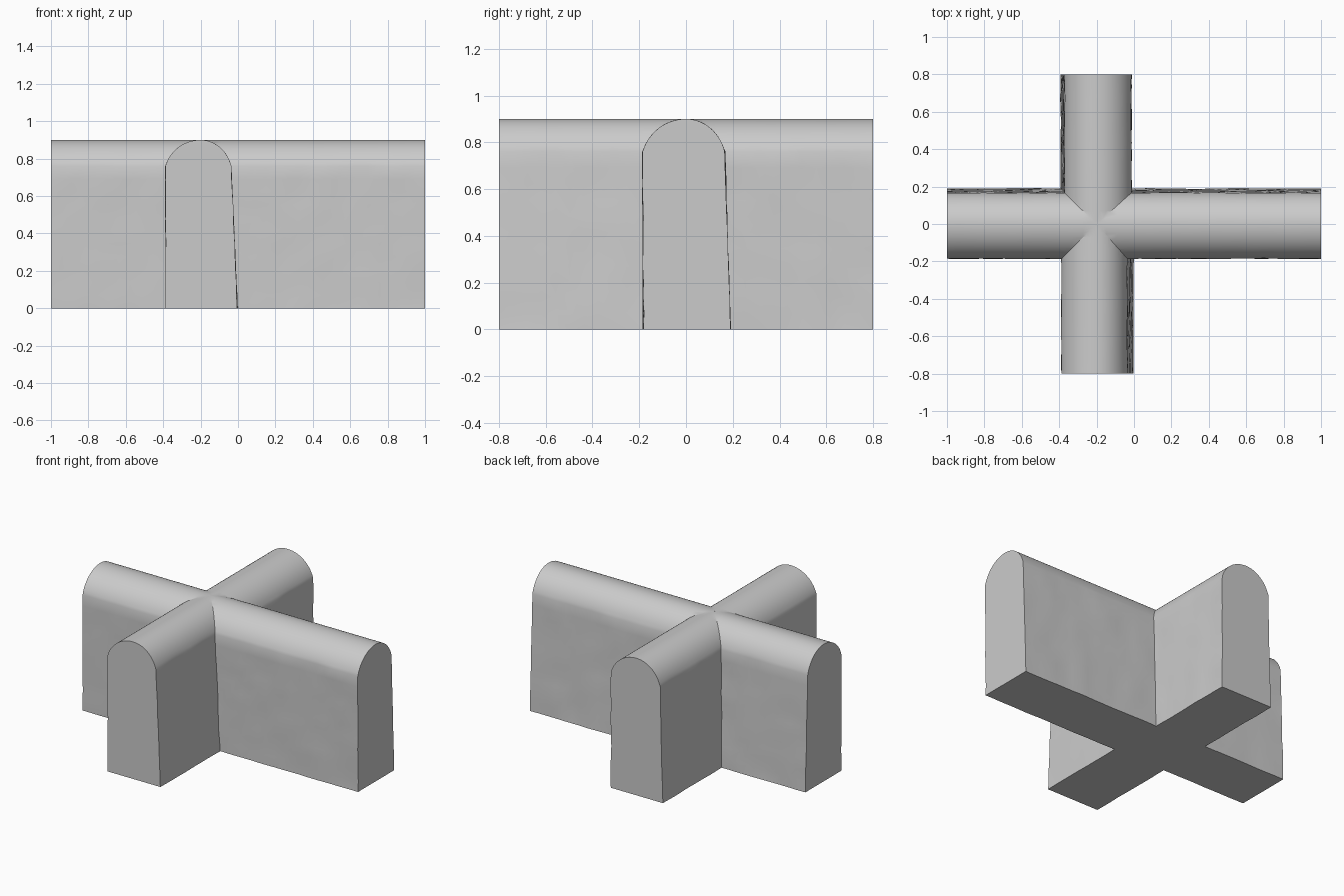
import bpy, bmesh, math
from mathutils import Vector, noise

if "Cube" in bpy.data.objects:
    bpy.data.objects.remove(bpy.data.objects["Cube"])

CX = -0.2            # crossing point of the two walls
SPRING, CROWN = 0.71, 0.90


def section(base_l, half_l, half_r, base_r):
    """Cross-section: rough sides and a rounded cap, as (across, z, roughness)."""
    a0 = math.asin((0.76 - SPRING) / (CROWN - SPRING))
    top_l, top_r = -half_l * math.cos(a0), half_r * math.cos(a0)
    n, m = 11, 28
    pts = [(base_l + (top_l - base_l) * i / n, 0.76 * i / n, 1.0) for i in range(n)]
    for i in range(m + 1):
        a = math.pi - a0 - (math.pi - 2 * a0) * i / m
        half = half_r if math.cos(a) > 0 else half_l
        pts.append((half * math.cos(a), SPRING + (CROWN - SPRING) * math.sin(a),
                    0.15 if 0 < i < m else 0.8))
    pts += [(top_r + (base_r - top_r) * i / n, 0.76 * i / n, 1.0) for i in range(n - 1, -1, -1)]
    # right side listed from top to bottom
    left, cap = pts[:n], pts[n:n + m + 1]
    right = [(top_r + (base_r - top_r) * i / n, 0.76 * (1 - i / n), 1.0) for i in range(1, n + 1)]
    return left + cap + right


def wall(name, profile, start, end, along_x):
    """Extrude a cross-section along x or y with gently uneven sides."""
    bm = bmesh.new()
    steps = max(2, round((end - start) / 0.06))
    rings = []
    for s in range(steps + 1):
        d = start + (end - start) * s / steps
        ring = []
        for u, z, rough in profile:
            u += 0.005 * rough * noise.noise(Vector((d * 8, u * 8 + 3.3, z * 9)))
            ring.append(bm.verts.new((d, u, z) if along_x else (CX + u, d, z)))
        rings.append(ring)
    for a, b in zip(rings, rings[1:]):
        for i in range(len(a)):
            j = (i + 1) % len(a)
            bm.faces.new((a[i], a[j], b[j], b[i]))
    bm.faces.new(rings[0])
    bm.faces.new(rings[-1])
    bmesh.ops.recalc_face_normals(bm, faces=bm.faces[:])
    me = bpy.data.meshes.new(name)
    bm.to_mesh(me)
    bm.free()
    ob = bpy.data.objects.new(name, me)
    bpy.context.collection.objects.link(ob)
    return ob


# Long wall and the two shorter arms, each leaning in on one side
cross = wall("cross_wall", section(-0.183, 0.192, 0.172, 0.19), -1.0, 1.0, True)
arms = [
    wall("front_arm", section(-0.186, 0.195, 0.17, 0.197), -0.8, -0.01, False),
    wall("back_arm", section(-0.192, 0.178, 0.192, 0.187), 0.01, 0.8, False),
]

# Join into a single solid with groin valleys at the crossing
bpy.context.view_layer.objects.active = cross
cross.select_set(True)
for arm in arms:
    mod = cross.modifiers.new("join", 'BOOLEAN')
    mod.operation, mod.solver, mod.object = 'UNION', 'EXACT', arm
    bpy.ops.object.modifier_apply(modifier=mod.name)
    bpy.data.objects.remove(arm, do_unlink=True)

bpy.ops.object.select_all(action='DESELECT')
cross.select_set(True)
bpy.ops.object.shade_smooth_by_angle(angle=math.radians(30))
